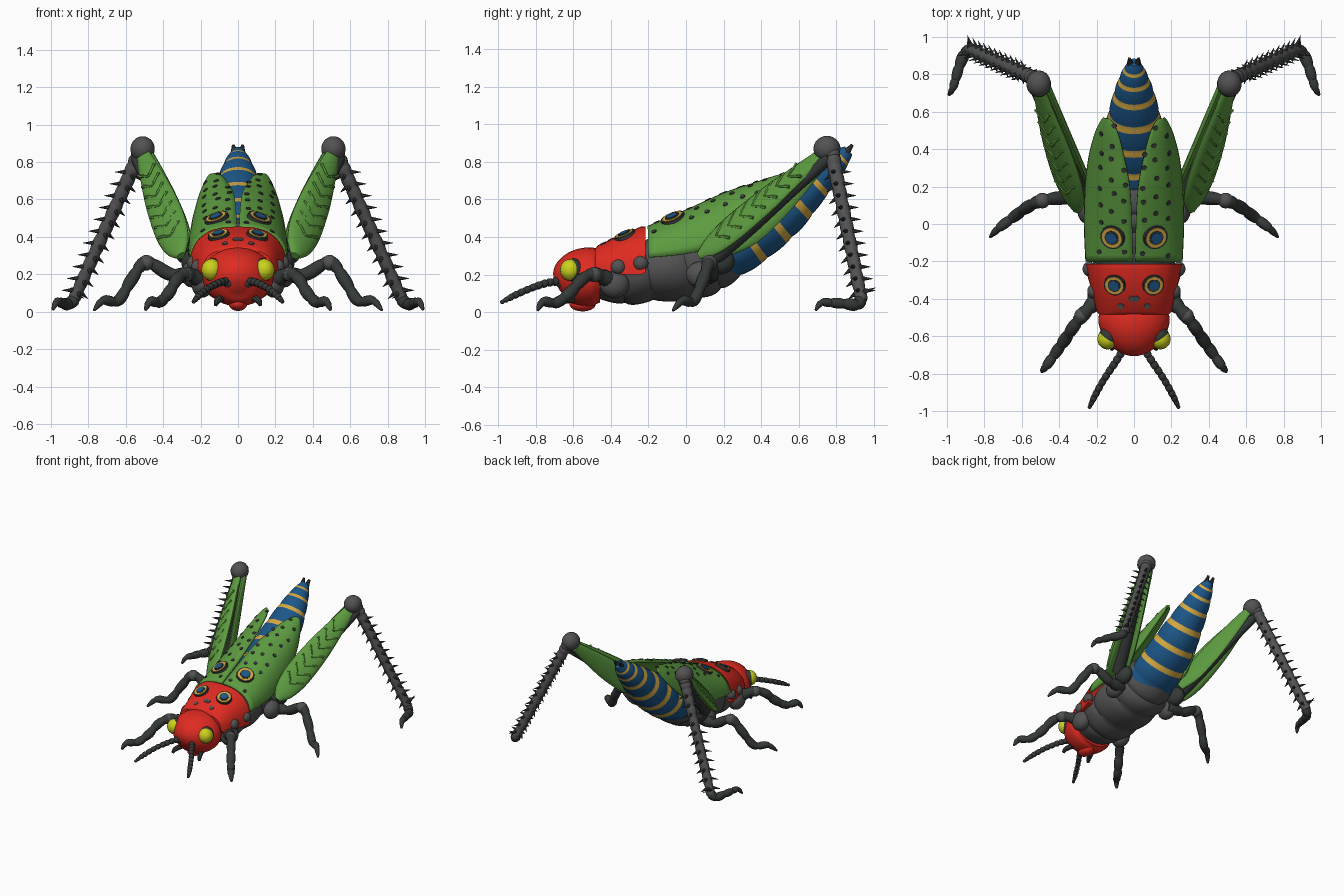
import bpy, bmesh, math, random
from mathutils import Vector as V, Matrix
from mathutils.bvhtree import BVHTree

if "Cube" in bpy.data.objects:
    bpy.data.objects.remove(bpy.data.objects["Cube"])
random.seed(3)

def mat(name, r, g, b):
    m = bpy.data.materials.new(name)
    m.diffuse_color = (r, g, b, 1)
    m.use_nodes = True
    m.node_tree.nodes["Principled BSDF"].inputs["Base Color"].default_value = m.diffuse_color
    return m

RED = mat("red shell", .74, .024, .015)
GREEN = mat("leaf green", .11, .33, .052)
BLUE = mat("abdomen blue", .012, .095, .25)
GOLD = mat("gold", .66, .39, .055)
LIME = mat("eye yellow", .60, .64, .012)
GREY = mat("grey", .085, .085, .088)
DARK = mat("dark grey", .035, .042, .038)

def finish(name, bm, mats, angle=40):
    bmesh.ops.recalc_face_normals(bm, faces=bm.faces)
    me = bpy.data.meshes.new(name)
    bm.to_mesh(me)
    bm.free()
    for m in mats:
        me.materials.append(m)
    for p in me.polygons:
        p.use_smooth = True
    me.set_sharp_from_angle(angle=math.radians(angle))
    ob = bpy.data.objects.new(name, me)
    bpy.context.collection.objects.link(ob)
    return ob

def spline(keys, u):
    """Catmull-Rom sample of equal-length tuples, u in 0..1"""
    f = min(u * (len(keys) - 1), len(keys) - 1.0001)
    i, t = int(f), f - int(f)
    k = [keys[min(max(i + j, 0), len(keys) - 1)] for j in (-1, 0, 1, 2)]
    return [.5 * (2 * b + (c - a) * t + (2 * a - 5 * b + 4 * c - d) * t * t
            + (3 * b - a - 3 * c + d) * t ** 3) for a, b, c, d in zip(*k)]

def loft(name, keys, mats, rings=24, sides=16, hint=(0, 0, 1), beads=0, depth=.12, band=None):
    """Sweep ellipses along keys (x, y, z, radius a, radius b); a lies along hint"""
    bm = bmesh.new()
    S = [spline(keys, i / rings) for i in range(rings + 1)]
    loops = []
    for i, s in enumerate(S):
        t = (V(S[min(i + 1, rings)][:3]) - V(S[max(i - 1, 0)][:3])).normalized()
        a = (V(hint) - t * V(hint).dot(t)).normalized()
        b = a.cross(t)
        k = 1 - depth + depth * abs(math.sin(math.pi * beads * i / rings)) ** .6 if beads else 1
        loops.append([bm.verts.new(V(s[:3]) + a * s[3] * k * math.cos(w) + b * s[4] * k * math.sin(w))
                      for w in (2 * math.pi * j / sides for j in range(sides))])
    for i in range(rings):
        for j in range(sides):
            f = bm.faces.new((loops[i][j], loops[i][(j + 1) % sides],
                              loops[i + 1][(j + 1) % sides], loops[i + 1][j]))
            f.material_index = band(i) if band else 0
    bm.faces.new(loops[0])
    bm.faces.new(loops[-1])
    return finish(name, bm, mats)

def ball(name, c, r, m):
    bm = bmesh.new()
    bmesh.ops.create_uvsphere(bm, u_segments=18, v_segments=12, radius=1,
                              matrix=Matrix.Translation(c) @ Matrix.Diagonal((*r, 1)))
    return finish(name, bm, [m])

def cones(name, items, m, sides=6):
    """items: (base, direction, length, radius1, radius2)"""
    bm = bmesh.new()
    for c, d, l, r1, r2 in items:
        d = V(d).normalized()
        M = Matrix.Translation(V(c) + d * l / 2) @ d.to_track_quat('Z', 'Y').to_matrix().to_4x4()
        bmesh.ops.create_cone(bm, cap_ends=True, segments=sides, radius1=r1, radius2=r2, depth=l, matrix=M)
    return finish(name, bm, [m])

def rnd(pts):
    return [(x, y, z, r, r) for x, y, z, r in pts]

X = (1, 0, 0)
# body core, abdomen and head
loft("thorax", [(0, -.5, .17, .15, .1), (0, -.35, .2, .205, .165), (0, -.2, .22, .235, .17),
                (0, 0, .26, .235, .2), (0, .12, .3, .215, .2), (0, .24, .35, .17, .16)],
     [GREY], 40, 28, X, beads=5, depth=.08)
loft("abdomen", [(0, .12, .27, .19, .15), (0, .3, .37, .188, .15), (0, .5, .525, .16, .14),
                 (0, .68, .69, .115, .1), (0, .8, .8, .07, .065), (0, .865, .86, .03, .03)],
     [BLUE, GOLD], 64, 28, X, beads=8, depth=.05, band=lambda i: int(i % 8 in (6, 7) and 8 < i < 60))
loft("head", [(0, -.455, .19, .17, .14), (0, -.5, .19, .19, .155), (0, -.56, .18, .182, .155),
              (0, -.62, .165, .15, .135), (0, -.665, .15, .095, .095), (0, -.685, .14, .03, .03)],
     [RED], 24, 28, X)
ball("chin", (0, -.55, .042), (.05, .07, .038), RED)
ball("brow", (0, -.585, .26), (.09, .07, .06), RED)

# saddle plate behind the head: arched cross-sections, closed underneath
def saddle():
    bm = bmesh.new()
    rows = [(-.485, .185, .23, .335), (-.47, .2, .205, .355), (-.36, .225, .2, .405),
            (-.24, .26, .2, .455), (-.215, .262, .21, .455)]
    L = []
    for y, w, z0, z1 in rows:
        L.append([bm.verts.new((-w * math.copysign(abs(math.cos(a)) ** .75, math.cos(a)), y,
                                z0 + (z1 - z0) * math.sin(a) ** .8))
                  for a in (math.pi * j / 24 for j in range(25))])
    for p, q in zip(L, L[1:]):
        for j in range(25):
            bm.faces.new((p[j], p[(j + 1) % 25], q[(j + 1) % 25], q[j]))
    bm.faces.new(L[0])
    bm.faces.new(L[-1])
    return finish("saddle_plate", bm, [RED])
saddle_ob = saddle()

def wing(s, side):
    rows = [(-.2, .006, .25, .45, .29), (0, .01, .258, .535, .31), (.2, .022, .252, .625, .36),
            (.35, .05, .235, .675, .45), (.47, .08, .205, .715, .57), (.54, .11, .175, .73, .66),
            (.565, .135, .155, .73, .71)]
    bm = bmesh.new()
    L = []
    for i in range(25):
        y, x0, x1, z1, z0 = spline(rows, i / 24)
        L.append([bm.verts.new((s * (x0 + (x1 - x0) * math.sin(a) ** .95), y,
                                z0 + (z1 - z0) * max(math.cos(a), 0) ** .9))
                  for a in (math.pi / 2 * j / 12 for j in range(13))])
    for p, q in zip(L, L[1:]):
        for j in range(12):
            bm.faces.new((p[j], p[j + 1], q[j + 1], q[j]))
    ob = finish("wing_cover_" + side, bm, [GREEN])
    md = ob.modifiers.new("thickness", 'SOLIDIFY')
    md.thickness, md.offset = .02, 0
    return ob

def drop(tree, x, y):
    """point and upward normal on a surface below (x, y)"""
    p, n, _, _ = tree.ray_cast(V((x, y, 2)), V((0, 0, -1)))
    return (p, n if n.z > 0 else -n) if p else None

def surface(ob):
    bpy.context.view_layer.update()
    return BVHTree.FromObject(ob, bpy.context.evaluated_depsgraph_get())

def eyespot(name, tree, x, y, r):
    p, n = drop(tree, x, y)
    for k, (f, m) in enumerate(((1, DARK), (.86, GOLD), (.6, DARK), (.46, BLUE))):
        cones(f"{name}_ring_{k}", [(p - n * .012, n, .022 + .003 * k, r * f, r * f * .97)], m, 16)

H, K = V((.27, .13, .33)), V((.53, .74, .86))      # hind hip and knee
for s, side in ((1, "left"), (-1, "right")):
    def P(*v):
        return V((s * v[0], v[1], v[2]))
    def limb(name, pts, m, **kw):
        return loft(f"{name}_{side}", rnd([(s * p[0], *p[1:]) for p in pts]), [m], **kw)

    # wing cover with spots and eyespots
    tree = surface(wing(s, side))
    spots = []
    for r in range(8):
        for c in range(3):
            x = .05 + .065 * c + random.uniform(-.01, .01)
            y = -.16 + .09 * r + .045 * (c % 2) + random.uniform(-.012, .012)
            hit = drop(tree, s * x, y)
            if hit and math.hypot(x - .115, y + .07) > .085:
                spots.append((hit[0] - hit[1] * .004, hit[1], .008, .015, .014))
    cones("wing_spots_" + side, spots, DARK, 8)
    eyespot("wing_eyespot_" + side, tree, s * .115, -.07, .068)
    tree = surface(saddle_ob)
    eyespot("saddle_eyespot_" + side, tree, s * .103, -.325, .06)
    cones("saddle_spots_" + side, [(p - n * .004, n, .008, .018, .017) for p, n in
          (drop(tree, s * x, y) for x, y in ((.012, -.4), (.07, -.44)))], GREY, 8)

    # face
    ball("eye_rim_" + side, P(.132, -.6, .222), (.056, .058, .064), DARK)
    ball("eye_" + side, P(.141, -.615, .224), (.055, .056, .058), LIME)
    ball("antenna_base_" + side, P(.055, -.665, .16), (.03, .03, .03), GREY)
    limb("antenna", [(.05, -.66, .165, .022), (.1, -.74, .155, .022), (.16, -.83, .125, .02),
                     (.21, -.92, .085, .019), (.24, -.985, .05, .01)], DARK, rings=60, sides=10, beads=12, depth=.25)
    limb("palp", [(.09, -.6, .07, .02), (.11, -.65, .06, .018), (.12, -.67, .035, .01)], DARK, rings=12, sides=8)
    for k, (y, z) in enumerate(((-.36, .24), (-.24, .26))):
        ball(f"shoulder_knob_{k}_{side}", P(.215 + .025 * k, y, z), (.035, .04, .04), GREY)

    # front and middle legs
    limb("front_leg", [(.17, -.38, .15, .05), (.26, -.47, .2, .04), (.32, -.545, .18, .034), (.37, -.62, .1, .034),
                       (.42, -.69, .05, .03), (.47, -.76, .055, .025), (.495, -.79, .008, .008)],
         DARK, rings=56, sides=12, beads=7, depth=.2)
    limb("middle_leg", [(.22, .12, .2, .05), (.36, .14, .2, .038), (.49, .125, .265, .036), (.57, .09, .17, .034),
                        (.64, .04, .06, .031), (.72, -.02, .06, .025), (.77, -.07, .008, .008)],
         DARK, rings=56, sides=12, beads=7, depth=.2)
    ball("front_knee_" + side, P(.28, -.49, .2), (.04, .04, .04), GREY)
    ball("middle_knee_" + side, P(.49, .125, .262), (.042, .042, .042), GREY)
    ball("front_hip_" + side, P(.19, -.38, .15), (.06, .08, .075), GREY)
    ball("middle_hip_" + side, P(.25, .08, .2), (.055, .08, .07), GREY)
    ball("hind_hip_" + side, P(.25, .18, .27), (.055, .08, .07), DARK)

    # hind thigh: dark core between two green leaf plates
    d = (K - H).normalized()
    n = V((.92, -.39, 0))
    up = n.cross(d)
    up = up if up.z > 0 else -up
    N, W = n * .8 + up * .6, up * .8 - n * .6        # outer plate normal and width directions
    def along(t, off):
        return P(*(H + (K - H) * t + off))
    def shift(t):
        return n * (.05 - .065 * t)                  # outer plate closes in towards the knee
    loft("thigh_core_" + side, [(*along(t, -up * .045), r, r) for t, r in ((0, .045), (.3, .045), (.7, .035), (1, .035))],
         [DARK], 16, 12)
    out = [(-.06, .025), (.04, .075), (.22, .1), (.5, .093), (.75, .067), (.95, .042)]
    loft("thigh_outer_plate_" + side, [(*along(t, shift(t)), w, .012 + w * .25) for t, w in out],
         [GREEN], 24, 18, P(*W))
    loft("thigh_inner_plate_" + side, [(*along(t, -n * .058 - up * (.06 - .05 * t)), w, .02) for t, w in
         ((.08, .03), (.25, .075), (.5, .08), (.75, .06), (.96, .035))], [GREEN], 20, 14, P(*up))
    for k in range(7):
        t = .12 + .1 * k
        w = .09 - .06 * max(0, t - .35)
        pts = [along(t + .07 * abs(q), shift(t) + W * w * .8 * q + N * (.034 - .014 * abs(q) - .012 * max(0, t - .4)))
               for q in (-1, -.5, 0, .5, 1)]
        loft(f"thigh_chevron_{k}_{side}", [(*p, .009, .009) for p in pts], [GREEN], 8, 6)
    ball("hind_knee_" + side, P(.51, .75, .87), (.066, .072, .068), GREY)

    # hind shin with rows of spines, then the foot
    A, B = V((.525, .775, .85)), V((.88, .935, .06))
    limb("hind_shin", [(*A.lerp(B, t), r) for t, r in ((0, .045), (.2, .038), (.6, .036), (1, .034))],
         GREY, rings=44, sides=12, beads=11, depth=.12)
    ax = (B - A).normalized()
    w = V((-.42, .9, 0))
    v = ax.cross(w)
    spines = []
    for k in range(11):
        c = A.lerp(B, .14 + .08 * k)
        for a, b, l in ((.7, .7, .065), (-.7, .7, .065), (.7, -.7, .05), (-.7, -.7, .05)):
            q = w * a + v * b
            spines.append((P(*(c + q * .025)), P(*(q + ax * .35)), l, .014, .001))
    cones("shin_spines_" + side, spines, DARK)
    limb("hind_foot", [(.87, .93, .07, .035), (.905, .91, .04, .034), (.935, .84, .045, .03), (.955, .77, .05, .026),
                       (.972, .72, .05, .02), (.99, .69, .01, .008)], DARK, rings=40, sides=12, beads=5, depth=.2)
    cones("hind_spurs_" + side, [(P(.88, .93, .1), P(.1, .9, .35), .085, .016, .001),
                                 (P(.88, .93, .1), P(-.6, .3, -.3), .07, .014, .001)], DARK)
    # tail tip
    cones("tail_tip_" + side, [(P(.018, .845, .84), P(.1, .6, .75), .065, .024, .008)], DARK, 8)
